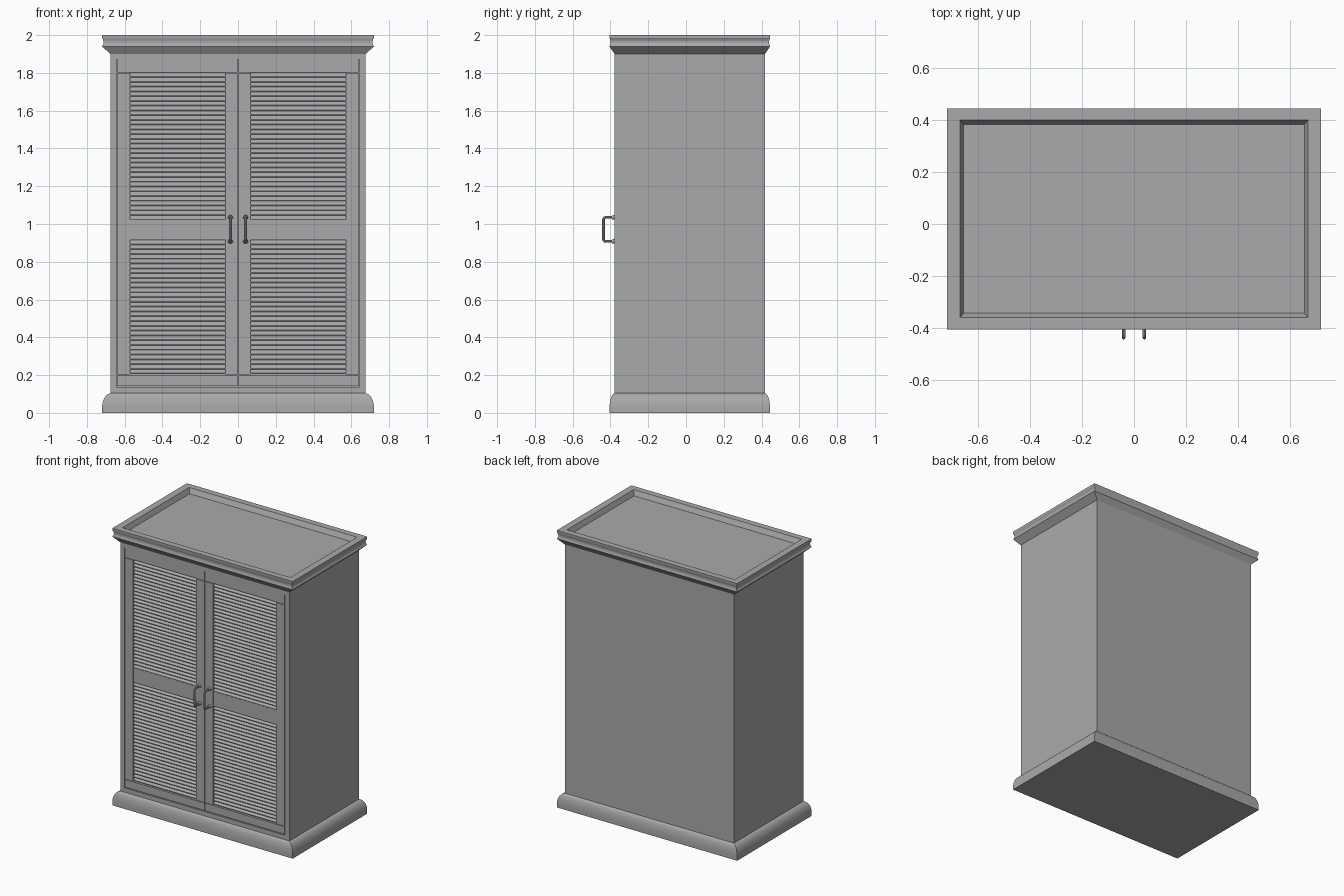
import bpy, bmesh, math
from mathutils import Matrix, Vector

if "Cube" in bpy.data.objects:
    bpy.data.objects.remove(bpy.data.objects["Cube"], do_unlink=True)

GREY = (0.4, 0.4, 0.4, 1)
paint = bpy.data.materials.new("grey_paint")
paint.use_nodes = True
paint.diffuse_color = GREY
paint.node_tree.nodes["Principled BSDF"].inputs["Base Color"].default_value = GREY

HALF_X, HALF_Y, MID_Y = 0.675, 0.398, 0.02   # cabinet body
OUT_X, OUT_Y = 0.045, 0.027                  # moulding overhang
FRONT, BACKING = MID_Y - HALF_Y, -0.352      # face plane and plane behind the doors


def finish(name, bm, smooth=None):
    bmesh.ops.recalc_face_normals(bm, faces=bm.faces)
    mesh = bpy.data.meshes.new(name)
    bm.to_mesh(mesh)
    bm.free()
    obj = bpy.data.objects.new(name, mesh)
    bpy.context.collection.objects.link(obj)
    mesh.materials.append(paint)
    if smooth:
        bpy.ops.object.select_all(action='DESELECT')
        obj.select_set(True)
        bpy.context.view_layer.objects.active = obj
        bpy.ops.object.shade_smooth_by_angle(angle=math.radians(smooth))
    return obj


def add_box(bm, x0, x1, y0, y1, z0, z1):
    size = Matrix.Diagonal((x1 - x0, y1 - y0, z1 - z0, 1))
    place = Matrix.Translation(((x0 + x1) / 2, (y0 + y1) / 2, (z0 + z1) / 2))
    bmesh.ops.create_cube(bm, size=1, matrix=place @ size)


def box(name, *bounds):
    bm = bmesh.new()
    add_box(bm, *bounds)
    return finish(name, bm)


def stacked_rings(name, rings, smooth=None):
    """Skin rectangles given as (half width, half depth, height)."""
    bm = bmesh.new()
    loops = [[bm.verts.new((sx * hx, MID_Y + sy * hy, z))
              for sx, sy in ((-1, -1), (1, -1), (1, 1), (-1, 1))] for hx, hy, z in rings]
    for low, high in zip(loops, loops[1:]):
        for i in range(4):
            j = (i + 1) % 4
            bm.faces.new((low[i], low[j], high[j], high[i]))
    bm.faces.new(loops[0])
    bm.faces.new(loops[-1])
    return finish(name, bm, smooth)


def flare(t, z):
    return (HALF_X + OUT_X * t, HALF_Y + OUT_Y * t, z)


# Carcass, with the front set back behind the doors
box("carcass", -HALF_X, HALF_X, BACKING, MID_Y + HALF_Y, 0.05, 1.93)

# Rounded plinth
arc = [math.radians(a) for a in range(0, 85, 12)]
stacked_rings("plinth", [flare(1, 0)] + [flare(math.cos(a), 0.025 + 0.078 * math.sin(a)) for a in arc]
              + [flare(0, 0.105)], 35)

# Coved cornice with a sunken top
cove = [flare(1 - 0.2 * math.sin(math.pi * i / 6), 1.94 + 0.045 * i / 6) for i in range(7)]
stacked_rings("cornice", [flare(0, 1.9)] + cove
              + [flare(1, 2.0), (0.67, 0.38, 2.0), (0.655, 0.363, 1.965)], 30)

# Fixed face frame
for side, s in (("right", -1), ("left", 1)):
    box(side + "_frame_stile", *sorted((s * 0.642, s * HALF_X)), FRONT, BACKING, 0.1, 1.9)
box("frame_top_rail", -0.642, 0.642, FRONT, BACKING, 1.87, 1.9)
box("frame_bottom_rail", -0.642, 0.642, FRONT, BACKING, 0.1, 0.137)


def louvres(name, x0, x1, z0, z1, count):
    """Row of sloping slats, each with its lower edge to the front."""
    bm = bmesh.new()
    pitch = (z1 - z0) / count
    profile = ((FRONT + 0.004, 0), (FRONT + 0.004, 0.2), (BACKING, 1.05), (BACKING, 0.75))
    for n in range(count):
        ends = [[bm.verts.new((x, y, z0 + pitch * (n + t))) for y, t in profile] for x in (x0, x1)]
        for i in range(4):
            j = (i + 1) % 4
            bm.faces.new((ends[0][i], ends[0][j], ends[1][j], ends[1][i]))
        for end in ends:
            bm.faces.new(end)
    return finish(name, bm)


def handle(name, x):
    """Bent round bar on two small collars."""
    z0, z1, reach, r = 0.908, 1.035, -0.437, 0.012
    path = [(FRONT + 0.005, z0), (reach + r, z0)]
    for cz, start in ((z0 + r, 270), (z1 - r, 180)):
        for k in range(1, 5) if start == 270 else range(0, 5):
            a = math.radians(start - 22.5 * k)
            path.append((reach + r + r * math.cos(a), cz + r * math.sin(a)))
    path.append((FRONT + 0.005, z1))
    curve = bpy.data.curves.new(name, 'CURVE')
    curve.dimensions = '3D'
    curve.bevel_depth = 0.007
    curve.bevel_resolution = 2
    curve.use_fill_caps = True
    spline = curve.splines.new('POLY')
    spline.points.add(len(path) - 1)
    for p, (y, z) in zip(spline.points, path):
        p.co = (x, y, z, 1)
    curve.materials.append(paint)
    bar = bpy.data.objects.new(name, curve)
    bpy.context.collection.objects.link(bar)
    bpy.ops.object.select_all(action='DESELECT')
    bar.select_set(True)
    bpy.context.view_layer.objects.active = bar
    bpy.ops.object.convert(target='MESH')
    bpy.ops.object.shade_smooth_by_angle(angle=math.radians(40))
    bm = bmesh.new()
    for z in (z0, z1):
        turn = Matrix.Translation(Vector((x, FRONT - 0.006, z))) @ Matrix.Rotation(math.pi / 2, 4, 'X')
        bmesh.ops.create_cone(bm, cap_ends=True, segments=16, radius1=0.013, radius2=0.010,
                              depth=0.016, matrix=turn)
    finish(name + "_collars", bm, 40)


# Pair of louvred doors
for side, s in (("right", -1), ("left", 1)):
    def span(a, b):
        return sorted((s * a, s * b))
    bm = bmesh.new()
    add_box(bm, *span(0.003, 0.638), FRONT, BACKING, 1.802, 1.871)   # top rail
    add_box(bm, *span(0.003, 0.638), FRONT, BACKING, 0.143, 0.198)   # bottom rail
    add_box(bm, *span(0.003, 0.067), FRONT, BACKING, 0.202, 1.798)   # meeting stile
    add_box(bm, *span(0.573, 0.638), FRONT, BACKING, 0.202, 1.798)   # hinge stile
    add_box(bm, *span(0.067, 0.573), FRONT + 0.003, BACKING, 0.915, 1.02)  # middle rail
    finish(side + "_door_frame", bm)
    louvres(side + "_upper_louvres", *span(0.067, 0.573), 1.02, 1.8, 31)
    louvres(side + "_lower_louvres", *span(0.067, 0.573), 0.205, 0.915, 28)
    handle(side + "_handle", s * 0.04)
